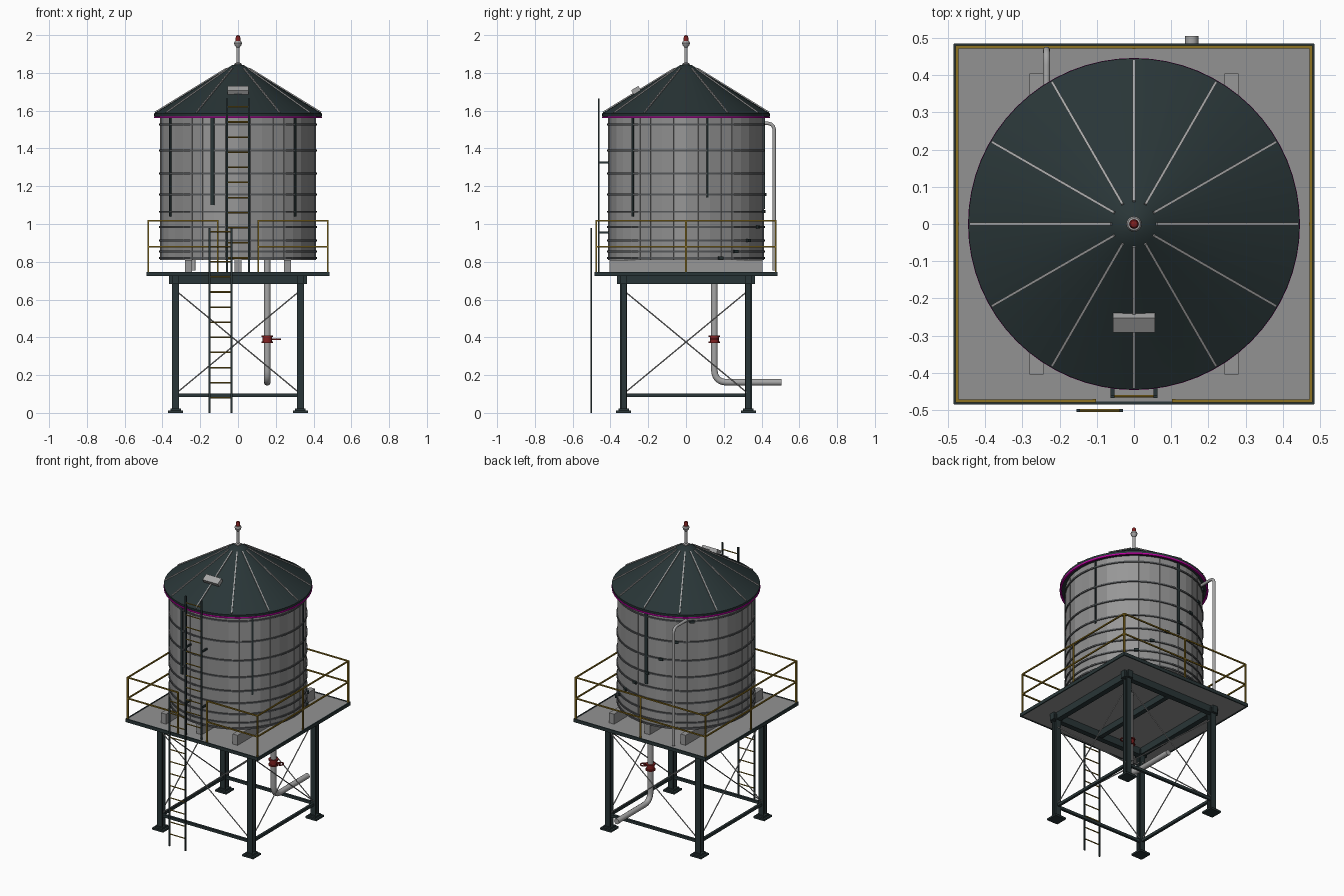
import bpy, bmesh
from math import sin, cos, pi, radians
from mathutils import Vector, Matrix

if "Cube" in bpy.data.objects:
    bpy.data.objects.remove(bpy.data.objects["Cube"], do_unlink=True)


def material(name, *rgb):
    m = bpy.data.materials.new(name)
    m.use_nodes = True
    m.diffuse_color = (*rgb, 1)
    m.node_tree.nodes["Principled BSDF"].inputs["Base Color"].default_value = (*rgb, 1)
    return m


SLATE = material("dark slate paint", .022, .036, .038)
STAVE = material("stave grey", .27, .27, .27)
STAVE2 = material("light stave grey", .31, .31, .31)
DECK = material("deck grey", .29, .29, .29)
STEEL = material("pale steel", .38, .38, .38)
BAND = material("band steel", .09, .095, .1)
GOLD = material("dark yellow", .27, .17, .015)
RED = material("valve red", .22, .014, .014)
PINK = material("magenta trim", .5, 0, .35)


class Part:
    """Collects pieces of geometry into one object."""

    def __init__(self, name, *mats):
        self.name, self.mats, self.bm = name, mats, bmesh.new()

    def box(self, centre, size, rot=Matrix(), mat=0):
        m = Matrix.Translation(centre) @ rot @ Matrix.Diagonal((*size, 1))
        geo = bmesh.ops.create_cube(self.bm, size=1, matrix=m)
        for f in {f for v in geo["verts"] for f in v.link_faces}:
            f.material_index = mat

    def rod(self, a, b, r, sides=8):
        a, b = Vector(a), Vector(b)
        d = b - a
        m = Matrix.Translation((a + b) / 2) @ d.to_track_quat("Z", "Y").to_matrix().to_4x4()
        bmesh.ops.create_cone(self.bm, cap_ends=True, segments=sides, radius1=r,
                              radius2=r, depth=d.length, matrix=m)

    def lathe(self, profile, sides=64, closed=False):
        pts = [self.bm.verts.new((r, 0, z)) for r, z in profile]
        pairs = list(zip(pts, pts[1:])) + ([(pts[-1], pts[0])] if closed else [])
        edges = [self.bm.edges.new(p) for p in pairs]
        bmesh.ops.spin(self.bm, geom=pts + edges, axis=(0, 0, 1), cent=(0, 0, 0),
                       angle=2 * pi, steps=sides, use_merge=True)
        bmesh.ops.remove_doubles(self.bm, verts=self.bm.verts, dist=.0002)

    def done(self, smooth=False):
        bmesh.ops.recalc_face_normals(self.bm, faces=self.bm.faces)
        me = bpy.data.meshes.new(self.name)
        self.bm.to_mesh(me)
        self.bm.free()
        ob = bpy.data.objects.new(self.name, me)
        bpy.context.collection.objects.link(ob)
        for m in self.mats:
            me.materials.append(m)
        if smooth:
            bpy.ops.object.select_all(action="DESELECT")
            ob.select_set(True)
            bpy.context.view_layer.objects.active = ob
            bpy.ops.object.shade_smooth_by_angle(angle=radians(35))


def pipe(name, a, corner, b, bend, r, mat):
    """Round pipe with one swept elbow."""
    a, c, b = Vector(a), Vector(corner), Vector(b)
    p, q = c + (a - c).normalized() * bend, c + (b - c).normalized() * bend
    arc = [p * (1 - t) ** 2 + c * 2 * t * (1 - t) + q * t * t for t in [i / 8 for i in range(9)]]
    cu = bpy.data.curves.new(name, "CURVE")
    cu.dimensions, cu.bevel_depth, cu.bevel_resolution, cu.use_fill_caps = "3D", r, 3, True
    sp = cu.splines.new("POLY")
    path = [a] + arc + [b]
    sp.points.add(len(path) - 1)
    for pt, v in zip(sp.points, path):
        pt.co = (*v, 1)
    cu.materials.append(mat)
    bpy.context.collection.objects.link(bpy.data.objects.new(name, cu))


SIDES = [Matrix.Rotation(i * pi / 2, 4, "Z") for i in range(4)]
CORNERS = [(x, y) for x in (-1, 1) for y in (-1, 1)]

# Legs: I-sections on base plates
legs = Part("legs", SLATE)
for sx, sy in CORNERS:
    x, y = sx * .33, sy * .33
    for d in (-.015, .015):
        legs.box((x, y + d, .36), (.037, .007, .7))
    legs.box((x, y, .36), (.008, .03, .7))
    legs.box((x, y, .006), (.08, .08, .012))
    legs.box((x, y, .017), (.055, .055, .012))
    legs.box((x, y, .7), (.05, .05, .03))
legs.done()

# Beams, struts and cross braces
beams = Part("platform_beams", SLATE)
struts = Part("lower_struts", SLATE)
braces = Part("cross_braces", STEEL)
for m in SIDES:
    rot = m.to_3x3()
    beams.box(rot @ Vector((0, -.33, .705)), (.73, .035, .045), m)
    struts.box(rot @ Vector((0, -.33, .093)), (.64, .016, .018), m)
    for s in (-1, 1):
        braces.rod(rot @ Vector((s * .32, -.33 + s * .004, .64)),
                   rot @ Vector((-s * .32, -.33 + s * .004, .11)), .0035, 6)
beams.box((0, 0, .705), (.03, .64, .04))
for part in (beams, struts, braces):
    part.done()

# Platform deck, edge trim and tank joists
deck = Part("deck", DECK)
deck.box((0, 0, .736), (.96, .96, .016))
deck.done()
trim = Part("deck_edge", SLATE)
for m in SIDES:
    trim.box(m @ Vector((0, -.481, .736)), (.968, .008, .022), m)
trim.done()
joists = Part("tank_joists", STAVE2)
for x in (-.262, 0, .262):
    joists.box((x, 0, .777), (.037, .81, .066))
joists.done()

# Guard rail with a gap at the front for the ladder
rail = Part("guard_rail", GOLD)
H, TOP, MID = .475, 1.018, .88
for sx, sy in CORNERS:
    rail.box((sx * H, sy * H, .88), (.009, .009, .28))
for x, y in ((-H, 0), (H, 0), (0, H), (-.107, -H), (.107, -H)):
    rail.box((x, y, .88), (.009, .009, .28))
for z in (TOP, MID):
    for s in (-1, 1):
        rail.box((s * H, 0, z), (.008, 2 * H, .008))
        rail.box((s * (H + .107) / 2, -H, z), (H - .107, .008, .008))
    rail.box((0, H, z), (2 * H, .008, .008))
rail.done()

# Tank: staves around a dark core
core = Part("tank_core", BAND)
core.lathe([(0, .812), (.404, .812), (.404, 1.57), (0, 1.57)])
core.done()
staves = Part("tank_staves", STAVE, STAVE2)
N = 40
for i in range(N):
    a = (i + .5) * 2 * pi / N
    staves.box((.404 * cos(a), .404 * sin(a), 1.19), (.014, .0635, .76),
               Matrix.Rotation(a, 4, "Z"), (i * 7 // 3) % 2)
staves.done()

# Hoops closer together toward the base, each with a clamp
hoops = Part("tank_hoops", BAND)
lugs = Part("hoop_clamps", SLATE)
for i, z in enumerate((1.527, 1.39, 1.267, 1.157, 1.065, .985, .912, .855, .82)):
    hoops.lathe([(.41, z - .005), (.418, z - .005), (.418, z + .005), (.41, z + .005)], closed=True)
    a = radians(130 - 13 * i)
    lugs.box((.42 * cos(a), .42 * sin(a), z), (.012, .028, .016), Matrix.Rotation(a, 4, "Z"))
hoops.done(True)
lugs.done()

# Dark drip streaks below the eave
streaks = Part("drip_streaks", SLATE)
for deg, low, width in ((16, 1.14, .01), (90, 1.08, .02), (-43, 1.04, .011),
                        (-150, 1.04, .011), (-109, 1.1, .02)):
    a = radians(deg)
    streaks.box((.414 * cos(a), .414 * sin(a), (low + 1.57) / 2), (.009, width, 1.57 - low),
                Matrix.Rotation(a, 4, "Z"))
streaks.done()

# Conical roof, trim ring and ribs
roof = Part("roof", SLATE)
roof.lathe([(0, 1.568), (.443, 1.568), (.445, 1.585), (.06, 1.822), (.03, 1.842), (0, 1.846)])
roof.done(True)
ring = Part("eave_trim", PINK)
ring.lathe([(.434, 1.56), (.446, 1.56), (.446, 1.57), (.434, 1.57)], closed=True)
ring.done(True)
ribs = Part("roof_ribs", STEEL)
for i in range(12):
    m = Matrix.Rotation(i * pi / 6, 4, "Z") @ Matrix.Translation((.25, 0, 1.707)) \
        @ Matrix.Rotation(radians(31.6), 4, "Y")
    ribs.box(m.translation, (.445, .007, .009), m.to_3x3().to_4x4())
ribs.done()

# Roof hatch
hatch = Part("roof_hatch", STEEL)
hatch.box((0, -.265, 1.708), (.112, .045, .026), Matrix.Rotation(radians(31.6), 4, "X"))
hatch.done()

# Finial and warning lamp
finial = Part("finial", STEEL)
finial.lathe([(0, 1.83), (.018, 1.83), (.018, 1.85), (.009, 1.855), (.009, 1.935),
              (.017, 1.945), (.021, 1.957), (.017, 1.968), (0, 1.972)], 16)
finial.done(True)
lamp = Part("warning_lamp", RED)
lamp.lathe([(0, 1.965), (.013, 1.965), (.013, 1.985), (.009, 1.996), (0, 2)], 16)
lamp.done(True)


# Ladders
def ladder(name, x, y, z0, z1, first, count):
    sides, rungs = Part(name + "_rails", SLATE), Part(name + "_rungs", GOLD)
    for s in (-1, 1):
        sides.box((x + s * .058, y, (z0 + z1) / 2), (.01, .008, z1 - z0))
    for i in range(count):
        rungs.rod((x - .056, y, first + i * .08), (x + .056, y, first + i * .08), .004, 6)
    return sides, rungs


for part in ladder("lower_ladder", -.092, -.501, 0, .98, .08, 12):
    part.done()
upper = ladder("upper_ladder", 0, -.463, .745, 1.665, .82, 11)
for z in (.955, 1.325):
    for s in (-1, 1):
        upper[0].box((s * .058, -.435, z), (.01, .06, .01))
for part in upper:
    part.done()

# Outlet pipe with valve, and overflow pipe
pipe("outlet_pipe", (.155, .15, .82), (.155, .15, .162), (.155, .505, .162), .07, .018, STEEL)
pipe("overflow_pipe", (-.235, .32, 1.533), (-.235, .467, 1.533), (-.235, .467, .755), .04, .0095, STEEL)
valve = Part("valve", RED)
valve.rod((.155, .15, .373), (.155, .15, .409), .024, 16)
for z in (.373, .407):
    valve.rod((.155, .15, z - .004), (.155, .15, z + .004), .03, 16)
valve.rod((.155, .15, .39), (.205, .15, .39), .005)
valve.done(True)
wheel = Part("valve_wheel", RED)
wheel.lathe([(.017, -.003), (.023, -.003), (.023, .003), (.017, .003)], 20, True)
bmesh.ops.translate(wheel.bm, verts=wheel.bm.verts, vec=(.205, .15, .39))
wheel.done(True)
